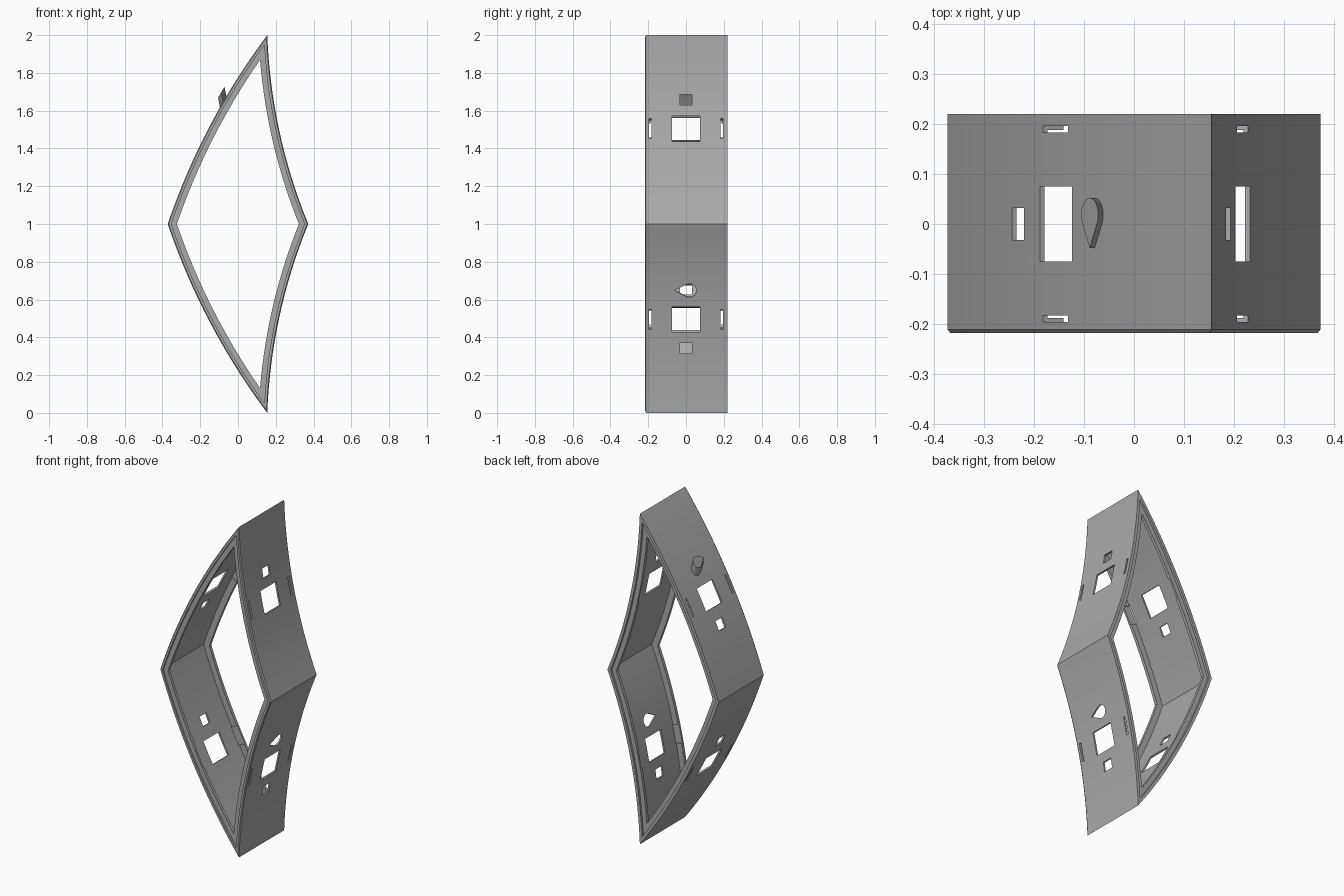
import bpy, bmesh, math
from mathutils import Vector, Matrix

old = bpy.data.objects.get("Cube")
if old:
    bpy.data.objects.remove(old)

APEX, LEFT, RIGHT = (0.155, 2.0), (-0.372, 1.0), (0.372, 1.0)
SAG, SHELL, LIP, FLANGE, STEPS = 0.045, 0.01, 0.018, 0.046, 24

grey = bpy.data.materials.new("grey")
grey.use_nodes = True
grey.diffuse_color = (0.4, 0.4, 0.4, 1)
grey.node_tree.nodes["Principled BSDF"].inputs["Base Color"].default_value = (0.4, 0.4, 0.4, 1)


def arc_circle(side):
    """Centre and radius of the arc from the apex to a side corner, bowed to -x."""
    a, b = Vector(APEX), Vector(side)
    chord = b - a
    radius = (chord.length ** 2 / 4 + SAG ** 2) / (2 * SAG)
    normal = Vector((-chord.y, chord.x)).normalized()
    if normal.x < 0:
        normal = -normal
    return (a + b) / 2 + normal * (radius - SAG), radius


ARCS = {"left": arc_circle(LEFT) + (-1,), "right": arc_circle(RIGHT) + (1,)}


def wall_x(side, z, inset=0.0):
    centre, radius, sign = ARCS[side]
    return centre.x - math.sqrt((radius + sign * inset) ** 2 - (z - centre.y) ** 2)


def apex_z(inset):
    lo, hi = 1.0, 2.05
    for _ in range(50):
        mid = (lo + hi) / 2
        if wall_x("left", mid, inset) < wall_x("right", mid, inset):
            lo = mid
        else:
            hi = mid
    return lo


def outline(inset):
    """Closed four-sided outline, moved inward by inset."""
    top = apex_z(inset)
    zs = [1 + (top - 1) * i / STEPS for i in range(STEPS + 1)]
    up = [(wall_x("left", z, inset), z) for z in zs]
    down = [(wall_x("right", z, inset), z) for z in reversed(zs[:-1])]
    upper = up + down
    lower = [(x, 2 - z) for x, z in reversed(upper[1:-1])]
    return upper + lower


def new_object(name, bm):
    bmesh.ops.recalc_face_normals(bm, faces=bm.faces)
    if bm.calc_volume(signed=True) < 0:
        bmesh.ops.reverse_faces(bm, faces=bm.faces)
    mesh = bpy.data.meshes.new(name)
    bm.to_mesh(mesh)
    bm.free()
    mesh.materials.append(grey)
    obj = bpy.data.objects.new(name, mesh)
    bpy.context.scene.collection.objects.link(obj)
    return obj


def wall_matrix(side, z, upper=True):
    """Local x along the wall, y along depth, z outward."""
    centre, _, sign = ARCS[side]
    x = wall_x(side, z)
    out = Vector((centre.x - x, 0, centre.y - z)).normalized() * sign
    if not upper:
        z, out.z = 2 - z, -out.z
    depth = Vector((0, 1, 0))
    along = depth.cross(out)
    mat = Matrix((along, depth, out)).transposed().to_4x4()
    mat.translation = (x, 0, z)
    return mat


def prism(bm, points, low, high, mat, lean=0.0):
    bottom, top = ([bm.verts.new(mat @ Vector((x + lean * h, y, h))) for x, y in points]
                   for h in (low, high))
    bm.faces.new(bottom)
    bm.faces.new(top)
    for i in range(len(points)):
        j = (i + 1) % len(points)
        bm.faces.new((bottom[i], bottom[j], top[j], top[i]))


def rectangle(length, width, y=0.0):
    a, b = length / 2, width / 2
    return [(-a, y - b), (a, y - b), (a, y + b), (-a, y + b)]


def teardrop(radius, tip, centre=0.018):
    """Round end towards the back, point towards the front."""
    angles = [math.radians(-25 + 230 * i / 16) for i in range(17)]
    return [(radius * math.cos(a), centre + radius * math.sin(a)) for a in angles] + [(0, tip)]


# Frame: thin wall with a stepped flange at each end, swept round the outline
section = [(0.005, -0.218), (0, -0.211), (0, 0.22), (LIP, 0.22), (LIP, 0.207),
           (FLANGE, 0.207), (FLANGE, 0.188), (SHELL, 0.188), (SHELL, -0.188),
           (FLANGE, -0.188), (FLANGE, -0.207), (LIP, -0.207), (LIP, -0.218)]
bm = bmesh.new()
rings = [[bm.verts.new((x, y, z)) for x, z in outline(inset)] for inset, y in section]
for k, ring in enumerate(rings):
    nxt = rings[(k + 1) % len(rings)]
    for i in range(len(ring)):
        j = (i + 1) % len(ring)
        bm.faces.new((ring[i], ring[j], nxt[j], nxt[i]))
frame = new_object("frame", bm)

# Openings: window, two edge slots and a small port in every wall
MID, STEP = 1.505, 0.153
bm = bmesh.new()
for side, port_z in (("left", MID - STEP), ("right", MID + STEP)):
    for upper in (True, False):
        mat = wall_matrix(side, MID, upper)
        prism(bm, rectangle(0.138, 0.15), -0.07, 0.05, mat)
        for y in (-0.189, 0.189):
            prism(bm, rectangle(0.108, 0.013, y), -0.07, 0.05, mat)
        prism(bm, rectangle(0.058, 0.064), -0.07, 0.05, wall_matrix(side, port_z, upper))
# Teardrop socket in the lower right wall
prism(bm, teardrop(0.037, -0.06), -0.04, 0.03, wall_matrix("right", MID - STEP, False))
cutter = new_object("opening_cutter", bm)
cutter.hide_render = True

# Take the first solver that leaves a cut frame
cut = frame.modifiers.new("openings", "BOOLEAN")
cut.object = cutter
cut.operation = "DIFFERENCE"
for solver in ("EXACT", "MANIFOLD"):
    cut.solver = solver
    bpy.context.view_layer.update()
    graph = bpy.context.evaluated_depsgraph_get()
    baked = bpy.data.meshes.new_from_object(frame.evaluated_get(graph))
    if len(baked.polygons) > len(frame.data.polygons) / 2:
        break
frame.modifiers.clear()
frame.data = baked
bpy.data.objects.remove(cutter)

# Leaning teardrop peg on the upper left wall
bm = bmesh.new()
prism(bm, teardrop(0.034, -0.048), -0.005, 0.034, wall_matrix("left", 1.647), 1.15)
peg = new_object("teardrop_peg", bm)

for obj in (frame, peg):
    bpy.ops.object.select_all(action="DESELECT")
    obj.select_set(True)
    bpy.context.view_layer.objects.active = obj
    bpy.ops.object.shade_smooth_by_angle(angle=math.radians(25))
